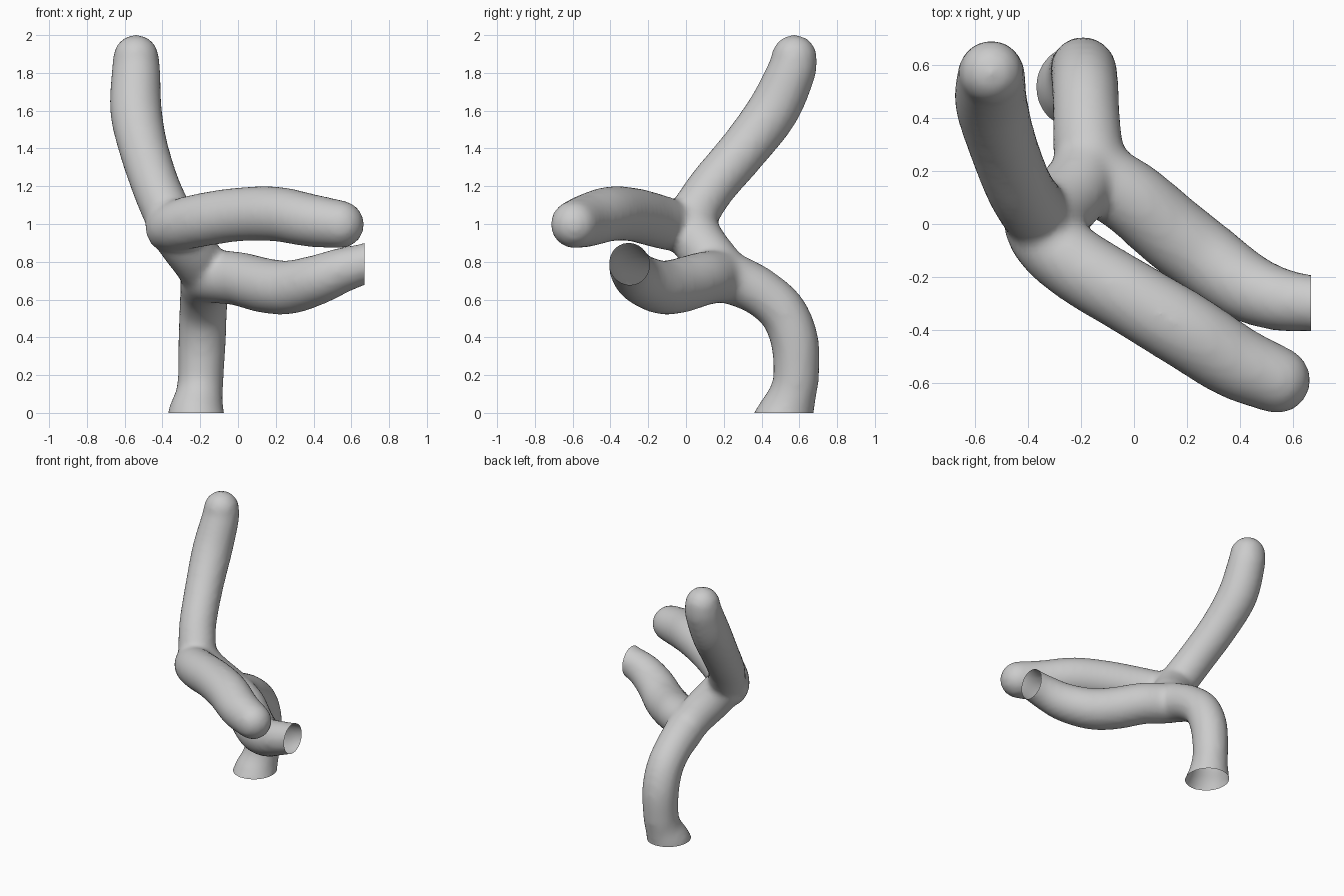
import bpy, bmesh, math
from mathutils import Vector

if "Cube" in bpy.data.objects:
    bpy.data.objects.remove(bpy.data.objects["Cube"])

# centre lines: x, y, z, radius
TRUNK = [(-.22, .50, -.08, .165), (-.22, .53, 0, .15), (-.205, .565, .1, .126), (-.197, .583, .2, .122),
         (-.19, .575, .38, .127), (-.185, .515, .53, .127), (-.18, .40, .635, .128),
         (-.17, .27, .70, .135), (-.13, .18, .72, .14), (0, .09, .71, .143), (.14, -.03, .675, .146),
         (.27, -.13, .665, .143), (.42, -.235, .705, .133), (.55, -.285, .755, .12),
         (.67, -.30, .79, .108), (.75, -.31, .82, .105)]
LINK = [(-.17, .26, .70, .12), (-.21, .15, .80, .135), (-.28, .07, .90, .14), (-.35, .02, 1.0, .14)]
UPPER = [(-.33, -.03, .96, .125), (-.375, .045, 1.06, .13), (-.435, .14, 1.2, .128),
         (-.50, .31, 1.4, .131), (-.54, .46, 1.6, .138), (-.54, .555, 1.8, .13), (-.54, .573, 1.88, .122)]
SIDE = [(-.40, .05, .97, .115), (-.33, -.06, .99, .135), (-.2, -.165, 1.02, .142), (0, -.285, 1.05, .143),
        (.2, -.405, 1.053, .146), (.38, -.52, 1.02, .141), (.54, -.59, .998, .128)]


def sample(points, steps=6):
    """Catmull-Rom through the points, radius included."""
    p = [Vector(q) for q in points]
    p = [2 * p[0] - p[1]] + p + [2 * p[-1] - p[-2]]
    out = []
    for i in range(1, len(p) - 2):
        a, b, c, d = p[i - 1:i + 3]
        for s in range(steps):
            t = s / steps
            out.append(.5 * (2 * b + (c - a) * t + (2 * a - 5 * b + 4 * c - d) * t * t
                             + (3 * b - a - 3 * c + d) * t ** 3))
    out.append(p[-2])
    return out


def tube(bm, points, round_tip=False, sides=20):
    path = sample(points)
    if round_tip:  # dome rings past the last point
        end, way = path[-1], (path[-1] - path[-3]).to_3d().normalized()
        for k in range(1, 7):
            a = k / 6 * math.radians(84)
            path.append(Vector((*(end.to_3d() + way * end.w * math.sin(a)), end.w * math.cos(a))))
    rings, u = [], None
    for i, q in enumerate(path):
        t = (path[min(i + 1, len(path) - 1)] - path[max(i - 1, 0)]).to_3d().normalized()
        u = t.orthogonal() if u is None else u - t * u.dot(t)
        u.normalize()
        v = t.cross(u)
        rings.append([bm.verts.new(q.to_3d() + q.w * (u * math.cos(a) + v * math.sin(a)))
                      for a in (2 * math.pi * k / sides for k in range(sides))])
    for r, s in zip(rings, rings[1:]):
        for k in range(sides):
            j = (k + 1) % sides
            bm.faces.new((r[k], r[j], s[j], s[k]))
    bm.faces.new(rings[0][::-1])
    bm.faces.new(rings[-1])


# all tubes in one mesh, fused by a voxel remesh
bm = bmesh.new()
tube(bm, TRUNK)
tube(bm, LINK)
tube(bm, UPPER, True)
tube(bm, SIDE, True)
mesh = bpy.data.meshes.new("branching_tube")
bm.to_mesh(mesh)
bm.free()
obj = bpy.data.objects.new("branching_tube", mesh)
bpy.context.collection.objects.link(obj)
fuse = obj.modifiers.new("fuse", 'REMESH')
fuse.mode = 'VOXEL'
fuse.voxel_size = .02
soft = obj.modifiers.new("soften", 'SMOOTH')
soft.factor = .5
soft.iterations = 8
dep = bpy.context.evaluated_depsgraph_get()
fused = bpy.data.meshes.new_from_object(obj.evaluated_get(dep))
obj.modifiers.clear()
obj.data = fused

# cut the foot and the lower branch open
bm = bmesh.new()
bm.from_mesh(fused)
for co, no in (((0, 0, 0), (0, 0, -1)), ((.67, 0, 0), (1, 0, 0))):
    bmesh.ops.bisect_plane(bm, geom=bm.verts[:] + bm.edges[:] + bm.faces[:], dist=1e-5,
                           plane_co=co, plane_no=no, clear_outer=True)
for f in bm.faces:
    f.smooth = True
bm.to_mesh(fused)
bm.free()

grey = bpy.data.materials.new("light grey")
grey.diffuse_color = (.6, .6, .6, 1)
grey.use_nodes = True
grey.node_tree.nodes["Principled BSDF"].inputs["Base Color"].default_value = grey.diffuse_color
fused.materials.clear()
fused.materials.append(grey)
